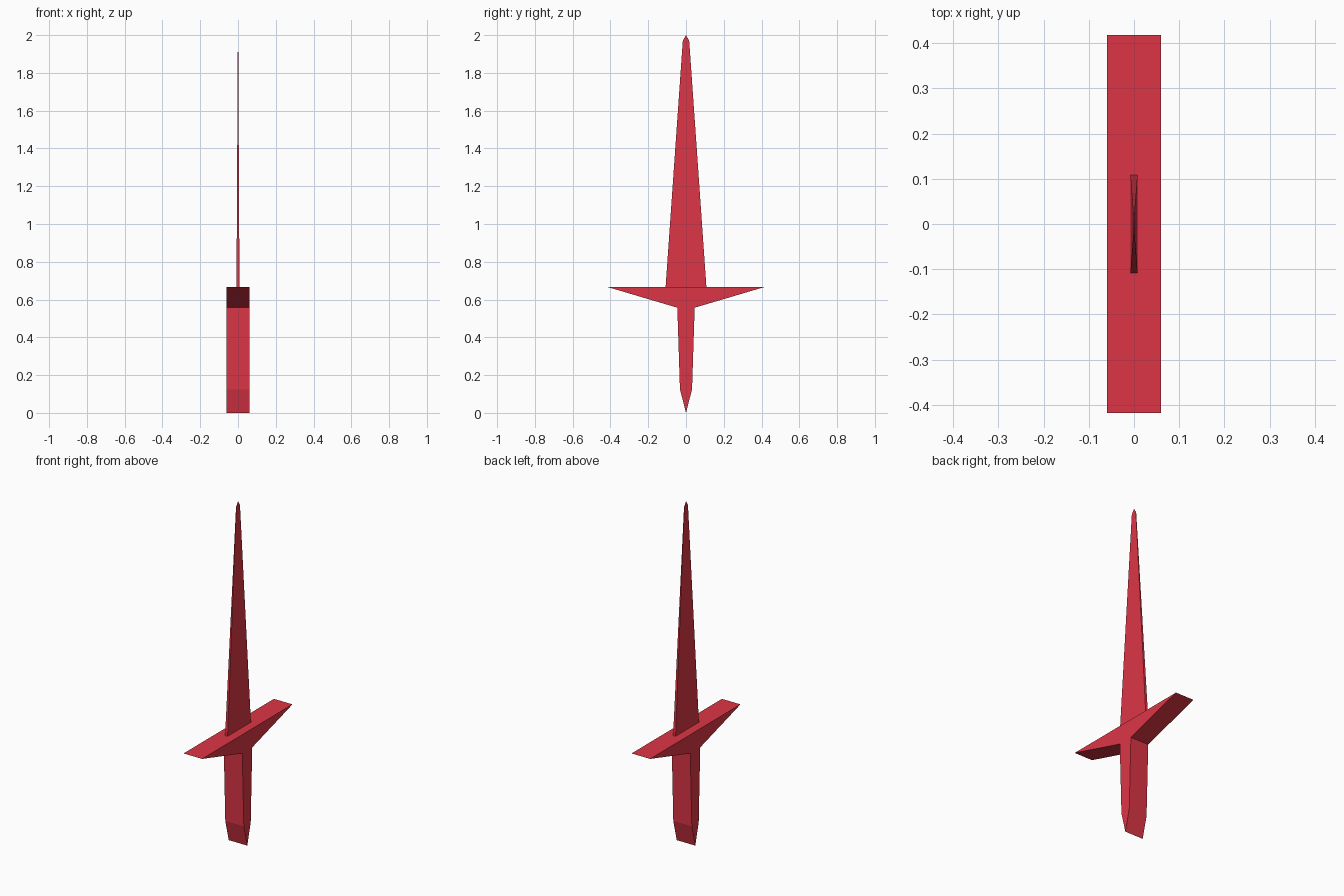
import bpy
import bmesh

if "Cube" in bpy.data.objects:
    bpy.data.objects.remove(bpy.data.objects["Cube"])

red = bpy.data.materials.new("red")
red.diffuse_color = (0.72, 0.036, 0.06, 1)
red.use_nodes = True
red.node_tree.nodes["Principled BSDF"].inputs["Base Color"].default_value = red.diffuse_color


def finish(name, bm):
    bmesh.ops.recalc_face_normals(bm, faces=bm.faces)
    mesh = bpy.data.meshes.new(name)
    bm.to_mesh(mesh)
    bm.free()
    mesh.materials.append(red)
    obj = bpy.data.objects.new(name, mesh)
    bpy.context.collection.objects.link(obj)


# Hilt: pointed grip and swept cross guard, one mirrored (y, z) outline extruded along x
half = [(0.418, 0.667), (0.046, 0.557), (0.032, 0.125)]
outline = half + [(0, 0)] + [(-y, z) for y, z in reversed(half)]
bm = bmesh.new()
face = bm.faces.new([bm.verts.new((-0.06, y, z)) for y, z in outline])
extruded = bmesh.ops.extrude_face_region(bm, geom=[face])["geom"]
bmesh.ops.translate(bm, vec=(0.12, 0, 0),
                    verts=[v for v in extruded if isinstance(v, bmesh.types.BMVert)])
finish("hilt", bm)

# Blade: thin rectangular sections (half thickness, half width, height) closing to a point
sections = [(0.008, 0.108, 0.667), (0.001, 0.017, 1.97)]
bm = bmesh.new()
rings = [[bm.verts.new((sx * t, sy * w, z))
          for sx, sy in ((-1, -1), (1, -1), (1, 1), (-1, 1))]
         for t, w, z in sections]
tip = bm.verts.new((0, 0, 2))
bm.faces.new(rings[0])
for i in range(4):
    j = (i + 1) % 4
    bm.faces.new((rings[0][i], rings[0][j], rings[1][j], rings[1][i]))
    bm.faces.new((rings[1][i], rings[1][j], tip))
finish("blade", bm)
